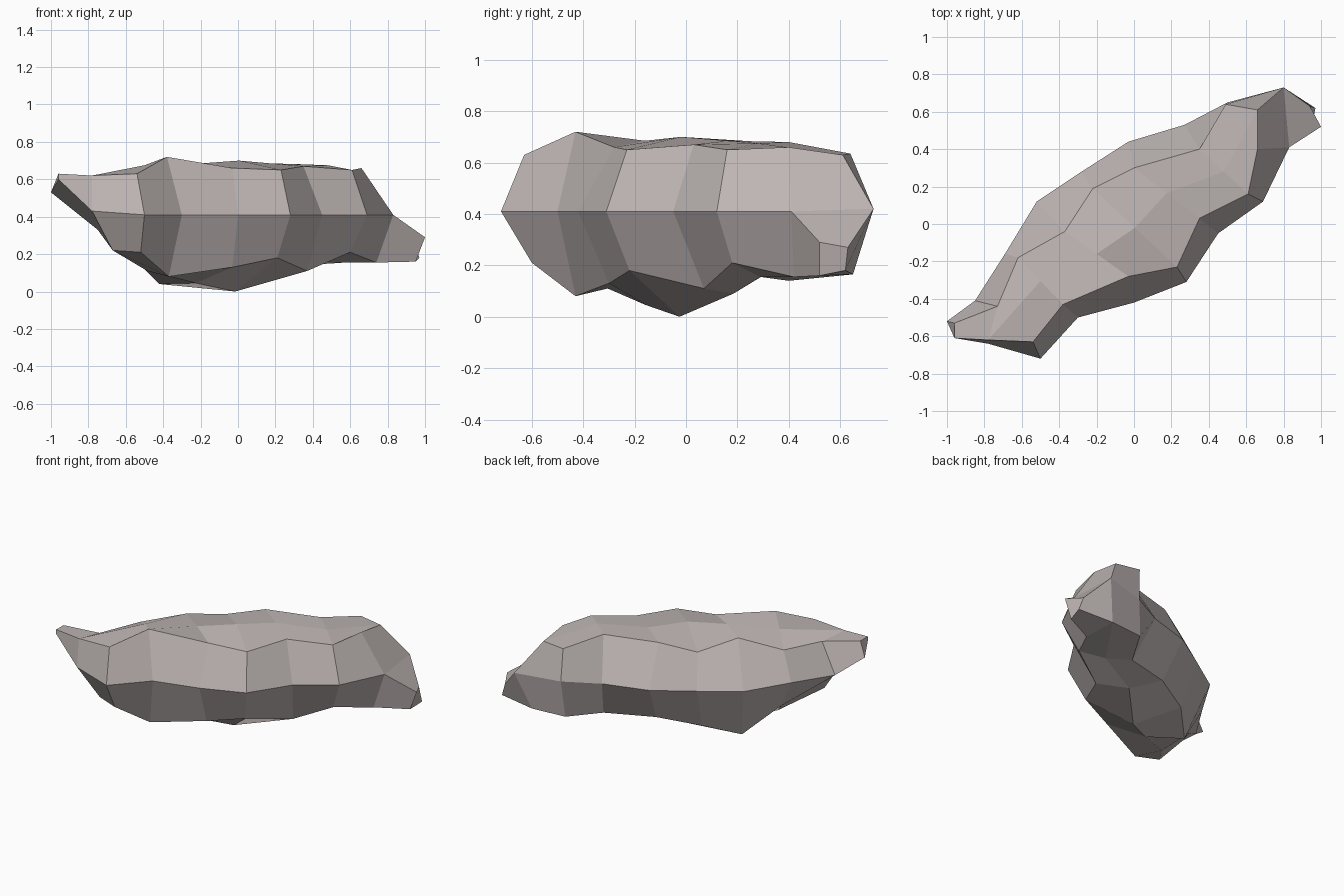
import bpy, bmesh
from mathutils import Vector as V

if "Cube" in bpy.data.objects:
    bpy.data.objects.remove(bpy.data.objects["Cube"])

WAIST = 0.41
# long edge rails of the boulder, left end to right end
front_waist = [(-.5, -.72), (-.3, -.5), (0, -.42), (.28, -.31), (.45, -.05), (.69, .12), (.83, .41)]
back_waist = [(-.85, -.41), (-.69, -.16), (-.52, .12), (-.28, .28), (-.03, .44), (.27, .53), (.5, .65)]
front_top = [(-.54, -.63, .63), (-.38, -.43, .72), (-.03, -.28, .66), (.23, -.23, .65),
             (.35, .03, .67), (.61, .16, .65), (.66, .4, .66)]
back_top = [(-.73, -.44, .6), (-.62, -.18, .61), (-.37, -.04, .68), (-.22, .19, .63),
            (0, .3, .68), (.35, .4, .68), (.49, .64, .635)]
front_low = [(-.52, -.6, .21), (-.37, -.43, .08), (-.03, -.3, .13), (.21, -.22, .18),
             (.37, .07, .11), (.6, .18, .21), (.74, .42, .155)]
back_low = [(-.75, -.42, .33), (-.6, -.18, .22), (-.42, -.01, .04), (-.24, .17, .12),
            (.02, .3, .16), (.35, .4, .14), (.48, .63, .165)]


def middle(a, b, lift):
    # centre rail between two side rails, raised or lowered per station
    return [(V(p) + V(q)) / 2 + V((0, 0, d)) for p, q, d in zip(a, b, lift)]


top_mid = middle(front_top, back_top, (0, .01, .015, .06, .01, .01, 0))
low_mid = middle(front_low, back_low, (0, -.04, -.04, -.15, -.045, -.02, 0))
# end stations bulge outwards
top_mid[0], low_mid[0] = (-.78, -.62, .62), (-.67, -.55, .22)
top_mid[6], low_mid[6] = (.66, .61, .63), (.72, .65, .165)

rails = [[(x, y, WAIST) for x, y in front_waist], front_top, top_mid, back_top,
         [(x, y, WAIST) for x, y in back_waist], back_low, low_mid, front_low]

bm = bmesh.new()
grid = [[bm.verts.new(p) for p in rail] for rail in rails]

# skin between neighbouring rails
for k in range(8):
    a, b = grid[k], grid[(k + 1) % 8]
    for i in range(6):
        bm.faces.new((a[i], a[i + 1], b[i + 1], b[i]))


def end_cap(station, hub_co, tip_quad, tip):
    # four quads round a hub; one of them is drawn out into a blunt tip
    ring = [rail[station] for rail in grid]
    hub = bm.verts.new(hub_co)
    for k in range(0, 8, 2):
        quad = [hub, ring[k], ring[k + 1], ring[(k + 2) % 8]]
        if k != tip_quad:
            bm.faces.new(quad)
            continue
        end = [bm.verts.new(p) for p in tip]
        bm.faces.new(end)
        for j in range(4):
            n = (j + 1) % 4
            bm.faces.new((quad[j], quad[n], end[n], end[j]))


end_cap(0, (-.78, -.64, .43), 2,
        [(-.96, -.61, .6), (-.96, -.61, .63), (-.96, -.53, .63), (-1, -.52, .53)])
end_cap(6, (.8, .73, .42), 6,
        [(.94, .63, .27), (.97, .62, .18), (.95, .52, .16), (1, .52, .29)])

bmesh.ops.recalc_face_normals(bm, faces=bm.faces)
mesh = bpy.data.meshes.new("boulder")
bm.to_mesh(mesh)
bm.free()

# warm grey stone
stone = bpy.data.materials.new("stone")
stone.diffuse_color = (.52, .47, .46, 1)
stone.use_nodes = True
stone.node_tree.nodes["Principled BSDF"].inputs["Base Color"].default_value = stone.diffuse_color
mesh.materials.append(stone)
boulder = bpy.data.objects.new("boulder", mesh)
bpy.context.collection.objects.link(boulder)
